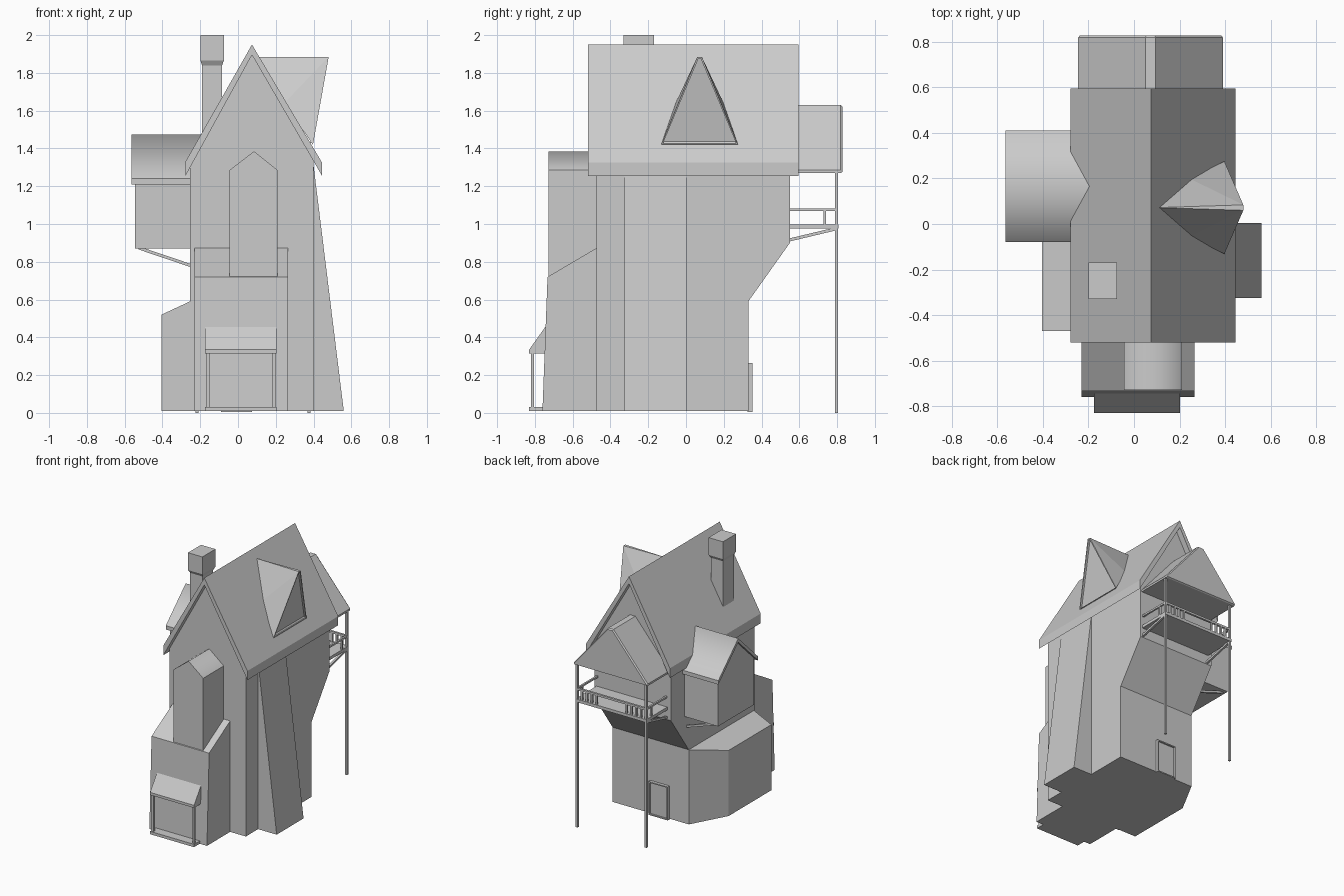
import bpy, bmesh
from mathutils import Vector

if "Cube" in bpy.data.objects:
    bpy.data.objects.remove(bpy.data.objects["Cube"])


def finish(name, bm):
    bmesh.ops.recalc_face_normals(bm, faces=bm.faces[:])
    me = bpy.data.meshes.new(name)
    bm.to_mesh(me)
    bm.free()
    ob = bpy.data.objects.new(name, me)
    bpy.context.collection.objects.link(ob)
    return ob


def prism_bm(profile, axis, a, b):
    """Extrude a 2D profile along an axis: x -> (y,z), y -> (x,z), z -> (x,y)."""
    i = 'xyz'.index(axis)
    bm = bmesh.new()
    rings = []
    for t in (a, b):
        ring = []
        for p in profile:
            c = list(p)
            c.insert(i, t)
            ring.append(bm.verts.new(c))
        rings.append(ring)
        bm.faces.new(ring)
    n = len(profile)
    for k in range(n):
        j = (k + 1) % n
        bm.faces.new((rings[0][k], rings[0][j], rings[1][j], rings[1][k]))
    bmesh.ops.recalc_face_normals(bm, faces=bm.faces[:])
    return bm


def prism(name, profile, axis, a, b, smooth_top=False):
    bm = prism_bm(profile, axis, a, b)
    if smooth_top:
        for f in bm.faces:
            f.smooth = 0.2 < f.normal.z < 0.98
    return finish(name, bm)


def box(name, x0, x1, y0, y1, z0, z1):
    return prism(name, [(x0, y0), (x1, y0), (x1, y1), (x0, y1)], 'z', z0, z1)


def beam(name, p, q, r):
    """Square bar between two points."""
    p, q = Vector(p), Vector(q)
    bm = bmesh.new()
    bmesh.ops.create_cube(bm, size=1)
    d = q - p
    bmesh.ops.scale(bm, vec=(2 * r, 2 * r, d.length), verts=bm.verts)
    bm.transform(d.to_track_quat('Z', 'X').to_matrix().to_4x4())
    bmesh.ops.translate(bm, vec=(p + q) / 2, verts=bm.verts)
    return finish(name, bm)


def inset_face(bm, face, width, depth):
    bmesh.ops.inset_individual(bm, faces=[face], thickness=width, depth=depth)


# Main house: side profile with rear overhang, cut by the two roof slopes
bm = prism_bm([(-.475, .01), (.33, .01), (.33, .59), (.55, .9), (.55, 2), (-.475, 2)],
              'x', -.255, .40)
for s in (-1, 1):
    cut = bmesh.ops.bisect_plane(bm, geom=bm.verts[:] + bm.edges[:] + bm.faces[:],
                                 plane_co=(.074, 0, 1.925), plane_no=(s * 1.69, 0, 1),
                                 clear_outer=True)
    edges = [e for e in cut['geom_cut'] if isinstance(e, bmesh.types.BMEdge)]
    bmesh.ops.holes_fill(bm, edges=edges)
finish("house_walls", bm)

# Main roof
prism("main_roof", [(-.278, 1.255), (-.278, 1.33), (.074, 1.95), (.445, 1.325),
                    (.445, 1.255), (.074, 1.895)], 'y', -.52, .595)

# Left annex with chamfered rear corner and sloped top
bm = prism_bm([(-.255, .33), (-.405, .055), (-.405, -.47), (-.255, -.47)], 'z', .01, .59)
for v in bm.verts:
    if v.co.z > .5 and v.co.x < -.3:
        v.co.z = .52
finish("left_annex", bm)

# Front extension with lean-to top
prism("front_extension", [(-.76, .01), (-.733, .72), (-.47, .875), (-.47, .01)],
      'x', -.23, .265)

# Front turret with small gable
prism("front_turret", [(-.045, .72), (-.045, 1.285), (.085, 1.385), (.21, 1.285), (.21, .72)],
      'y', -.728, -.46, True)

# Porch
box("porch_step", -.175, .203, -.83, -.745, .01, .032)
prism("porch_roof", [(-.83, .315), (-.83, .335), (-.745, .455), (-.735, .315)],
      'x', -.175, .203)
for x in (-.16, .19):
    beam("porch_post", (x, -.812, .02), (x, -.812, .32), .008)

# Tapered buttress on the right wall
prism("right_buttress", [(.395, .01), (.56, .01), (.40, 1.31), (.395, 1.31)], 'y', -.325, .005)

# Left oriel with gabled roof and struts
prism("oriel_walls", [(-.055, .87), (-.055, 1.24), (.165, 1.455), (.385, 1.24), (.385, .87)],
      'x', -.545, -.25)
prism("oriel_roof", [(-.08, 1.21), (-.08, 1.24), (.165, 1.475), (.41, 1.24),
                     (.41, 1.21), (.165, 1.445)], 'x', -.565, -.19, True)
for y in (-.02, .35):
    beam("oriel_strut", (-.525, y, .873), (-.25, y, .78), .008)

# Chimney: stacked rectangular rings
bm = bmesh.new()
prev = None
for z, hx, hy in ((1.45, .053, .065), (1.84, .053, .065), (1.865, .062, .08), (2, .062, .08)):
    ring = [bm.verts.new((-.137 + a * hx, -.25 + b * hy, z))
            for a, b in ((-1, -1), (1, -1), (1, 1), (-1, 1))]
    if prev:
        for k in range(4):
            bm.faces.new((prev[k], prev[k - 1], ring[k - 1], ring[k]))
    else:
        bm.faces.new(ring)
    prev = ring
bm.faces.new(prev)
finish("chimney", bm)

# Pointed dormer on the right slope, with a recessed front
bm = bmesh.new()
cy = .072
back = bm.verts.new((.10, cy, 1.885))
top = [bm.verts.new((.48, cy + s * .012, 1.885)) for s in (-1, 1)]
low = [bm.verts.new((.397, cy + s * .203, 1.42)) for s in (-1, 1)]
mid = [bm.verts.new((.245, cy + s * .127, 1.64)) for s in (-1, 1)]
for i in (0, 1):
    bm.faces.new((top[i], low[i], mid[i]))
    bm.faces.new((top[i], mid[i], back))
bm.faces.new((top[0], top[1], back))
bm.faces.new((low[0], low[1], mid[1], mid[0]))
bm.faces.new((mid[0], mid[1], back))
front = bm.faces.new((low[0], low[1], top[1], top[0]))
bmesh.ops.recalc_face_normals(bm, faces=bm.faces[:])
inset_face(bm, front, .011, 0)
inset_face(bm, front, .0005, -.015)
finish("right_dormer", bm)

# Rear gable over the balcony, with chamfered end
bm = prism_bm([(-.245, 1.27), (-.245, 1.285), (.05, 1.63), (.095, 1.63), (.39, 1.285),
               (.39, 1.27)], 'y', .54, .818)
inset_face(bm, max(bm.faces, key=lambda f: f.calc_center_median().y), .008, .01)
finish("rear_gable", bm)

# Balcony: floor, posts, braces, rails and balusters
box("balcony_floor", -.225, .385, .54, .808, .975, .998)
for x in (-.216, .377):
    beam("balcony_post", (x, .797, 0), (x, .797, 1.28), .008)
    beam("balcony_brace", (x, .545, .915), (x, .797, .975), .008)
    beam("side_rail", (x, .545, 1.075), (x, .797, 1.075), .007)
    beam("side_baluster", (x, .735, .99), (x, .735, 1.075), .007)
beam("rear_rail", (-.225, .797, 1.075), (.385, .797, 1.075), .008)
for k in range(1, 5):
    for x in (-.216 + k * .042, .377 - k * .042):
        beam("rear_baluster", (x, .797, .99), (x, .797, 1.075), .007)

# Back door with raised frame
bm = prism_bm([(-.09, .005), (.075, .005), (.075, .265), (-.09, .265)], 'y', .325, .353)
face = max(bm.faces, key=lambda f: f.calc_center_median().y)
inset_face(bm, face, .012, 0)
inset_face(bm, face, .0005, -.012)
finish("back_door", bm)
